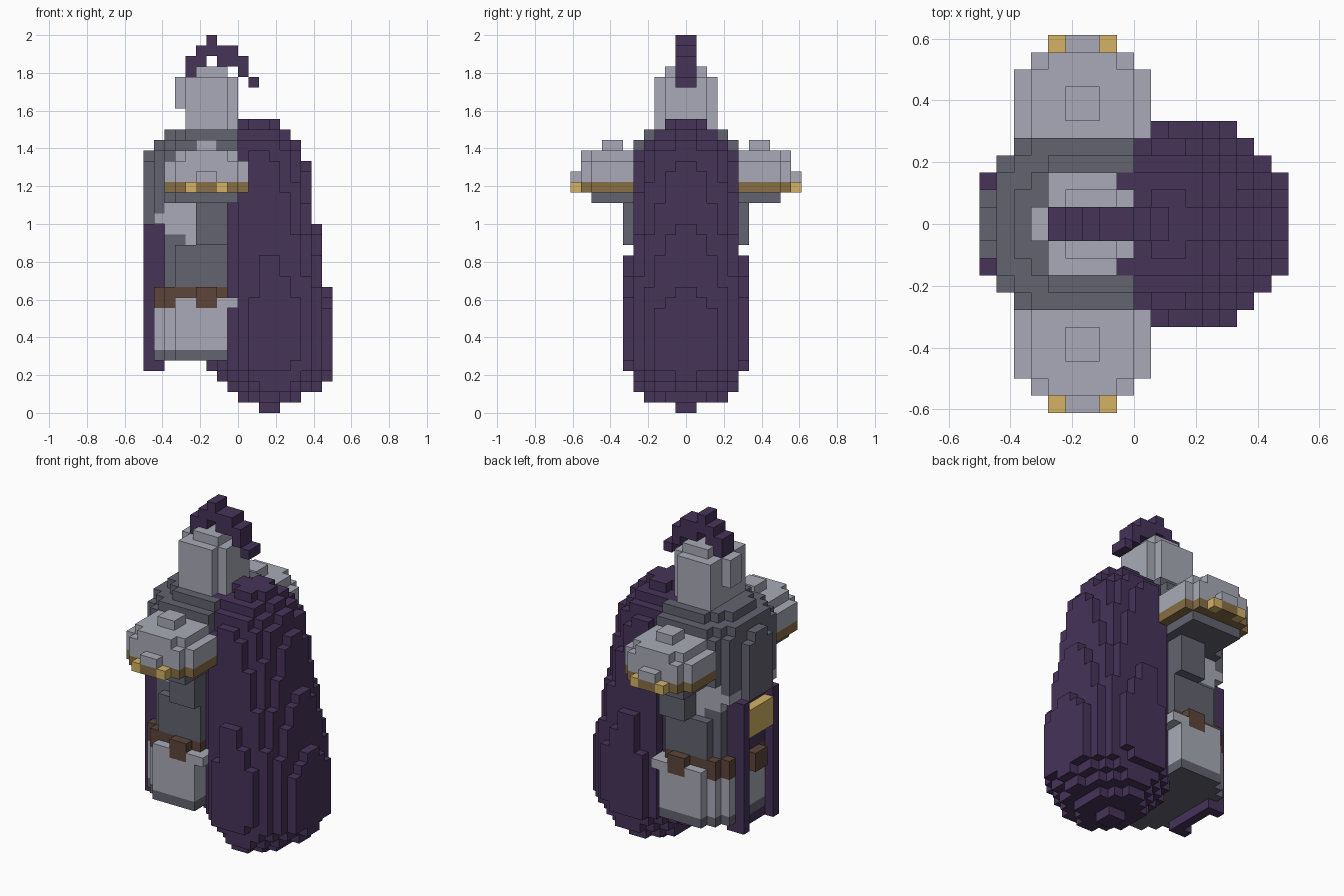
import bpy, bmesh

if "Cube" in bpy.data.objects:
    bpy.data.objects.remove(bpy.data.objects["Cube"])

U = 1 / 18  # edge of one block


def linear(c):
    c /= 255
    return c / 12.92 if c <= 0.04045 else ((c + 0.055) / 1.055) ** 2.4


def material(name, *rgb):
    mat = bpy.data.materials.new(name)
    mat.use_nodes = True
    colour = [linear(c) for c in rgb] + [1]
    mat.diffuse_color = colour
    node = mat.node_tree.nodes["Principled BSDF"]
    node.inputs["Base Color"].default_value = colour
    node.inputs["Roughness"].default_value = 0.9
    return mat


steel = material("light steel", 168, 170, 183)
iron = material("dark iron", 98, 99, 112)
purple = material("purple cloth", 70, 51, 89)
leather = material("brown leather", 93, 69, 58)
gold = material("bright gold", 211, 178, 101)
bronze = material("dark gold", 136, 110, 68)

cells = {}  # block position -> (part, material)


def box(part, mat, x, z, y):
    """Fill blocks; y is a distance range from the middle, mirrored."""
    for i in range(*x):
        for k in range(*z):
            for j in range(*y):
                cells[i, j, k] = cells[i, -1 - j, k] = (part, mat)


def oval(part, mat, k, centre, a, b):
    """Fill one layer with an elliptical plan."""
    for i in range(18):
        for j in range(7):
            if ((i + 0.5 - centre) / a) ** 2 + ((j + 0.5) / b) ** 2 < 1:
                box(part, mat, (i, i + 1), (k, k + 1), (j, j + 1))


# Skirt with dark hem and belt, corners cut at the front
for x, y in (((1, 2), (0, 4)), ((2, 8), (0, 5))):
    box("skirt", iron, x, (5, 6), y)
    box("skirt", steel, x, (6, 10), y)
    box("belt", leather, x, (10, 12), y)
# Side plates in front of the belt, with hanging pouches
box("side_plate", iron, (3, 8), (5, 6), (5, 6))
box("side_plate", steel, (3, 8), (6, 11), (5, 6))
box("side_plate", steel, (8, 9), (10, 11), (3, 6))
box("pouch", leather, (5, 7), (10, 12), (5, 6))

# Waist and arms
box("waist", iron, (2, 8), (12, 21), (0, 4))
box("waist", iron, (3, 8), (12, 16), (4, 5))
box("arm", iron, (5, 8), (16, 21), (4, 6))
box("waist", steel, (2, 4), (17, 20), (0, 4))
box("waist", steel, (4, 5), (16, 20), (3, 4))
box("waist", steel, (1, 2), (18, 19), (0, 4))

# Rounded chest armour and collar
box("chest", iron, (2, 9), (20, 25), (0, 5))
box("chest", iron, (3, 9), (25, 26), (0, 5))
box("chest", iron, (2, 3), (25, 26), (0, 4))
box("chest", iron, (1, 2), (19, 25), (0, 4))
box("chest", iron, (1, 2), (25, 26), (0, 3))
box("chest", iron, (0, 1), (18, 24), (0, 2))
box("chest", iron, (0, 1), (24, 25), (0, 1))
box("collar", iron, (2, 3), (26, 27), (0, 2))
box("collar", iron, (3, 4), (26, 27), (0, 3))
box("collar", iron, (4, 9), (26, 27), (0, 4))

# Tabard with raised edges, clasp and buckle
box("tabard", purple, (1, 2), (12, 18), (0, 3))
box("tabard", purple, (1, 2), (4, 5), (0, 3))
box("tabard", purple, (0, 1), (4, 18), (2, 3))
box("clasp", gold, (0, 1), (14, 17), (0, 2))
box("buckle", leather, (0, 1), (10, 12), (0, 1))

# Shoulder plates with gilded rims
box("shoulder_plate", iron, (3, 9), (20, 21), (5, 9))
for mat, z in ((bronze, (21, 22)), (steel, (22, 23))):
    box("shoulder_plate", mat, (2, 10), z, (5, 9))
    box("shoulder_plate", mat, (3, 9), z, (9, 10))
    box("shoulder_plate", mat, (5, 7), z, (10, 11))
for x in (4, 7):
    box("shoulder_plate", gold, (x, x + 1), (21, 22), (10, 11))
box("shoulder_plate", steel, (2, 10), (23, 24), (5, 9))
box("shoulder_plate", steel, (3, 9), (23, 24), (9, 10))
box("shoulder_plate", steel, (3, 9), (24, 25), (5, 9))
box("shoulder_plate", steel, (4, 8), (24, 25), (9, 10))
box("shoulder_plate", steel, (5, 7), (25, 26), (6, 8))

# Egg-shaped cape: layer, centre, back edge, half width
outline = (
    (1, 12, 14.8, 3.8),
    (2, 12.5, 16.7, 4.8),
    (3, 12.5, 17.7, 5.2),
    (4, 12.3, 18.15, 5.8),
    (5, 12.5, 18.3, 6),
    (9, 12.5, 18.2, 6),
    (11, 12.4, 17.6, 5.9),
    (14, 12, 17.1, 5.6),
    (17, 11.7, 16.6, 5.3),
    (23, 11, 15.6, 4.8),
    (24, 11, 15.2, 4.7),
    (25, 11, 14.7, 4),
    (26, 11, 13.8, 3),
    (27, 11, 13, 2.2),
)
body = dict(cells)
for low, high in zip(outline, outline[1:] + outline[-1:]):
    for k in range(low[0], max(high[0], low[0] + 1)):
        t = (k - low[0]) / max(high[0] - low[0], 1)
        centre, back, half = (p + (q - p) * t for p, q in zip(low[1:], high[1:]))
        oval("cape", purple, k, centre, back - centre, half)
box("cape", purple, (11, 13), (0, 1), (0, 1))
cells.update(body)  # armour stays in front of the cape
box("cape", purple, (8, 9), (26, 27), (0, 3))

# Helmet with a visor ridge
box("helmet", steel, (4, 8), (27, 32), (0, 3))
box("helmet", steel, (8, 9), (27, 32), (0, 2))
box("helmet", steel, (3, 4), (29, 32), (0, 1))
box("helmet", steel, (5, 8), (32, 33), (0, 2))

# Curled plume
for x, z in (((4, 5), 32), ((4, 6), 33), ((5, 9), 34), ((6, 7), 35),
             ((7, 10), 33), ((9, 10), 32), ((10, 11), 31)):
    box("plume", purple, x, (z, z + 1), (0, 1))


def build(part):
    """Skin the blocks of one part, leaving out hidden faces."""
    mesh = bpy.data.meshes.new(part)
    bm = bmesh.new()
    verts, mats = {}, []

    def corner(p):
        if p not in verts:
            verts[p] = bm.verts.new(((p[0] - 9) * U, p[1] * U, p[2] * U))
        return verts[p]

    for pos, (owner, mat) in cells.items():
        if owner != part:
            continue
        if mat not in mats:
            mats.append(mat)
            mesh.materials.append(mat)
        for axis in range(3):
            for side in (0, 1):
                near = list(pos)
                near[axis] += 2 * side - 1
                if tuple(near) in cells:
                    continue
                loop = []
                for s, t in ((0, 0), (1, 0), (1, 1), (0, 1)):
                    p = list(pos)
                    p[axis] += side
                    p[(axis + 1) % 3] += s
                    p[(axis + 2) % 3] += t
                    loop.append(corner(tuple(p)))
                face = bm.faces.new(loop if side else loop[::-1])
                face.material_index = mats.index(mat)
    bm.to_mesh(mesh)
    bm.free()
    bpy.context.collection.objects.link(bpy.data.objects.new(part, mesh))


for part in sorted({owner for owner, mat in cells.values()}):
    build(part)
